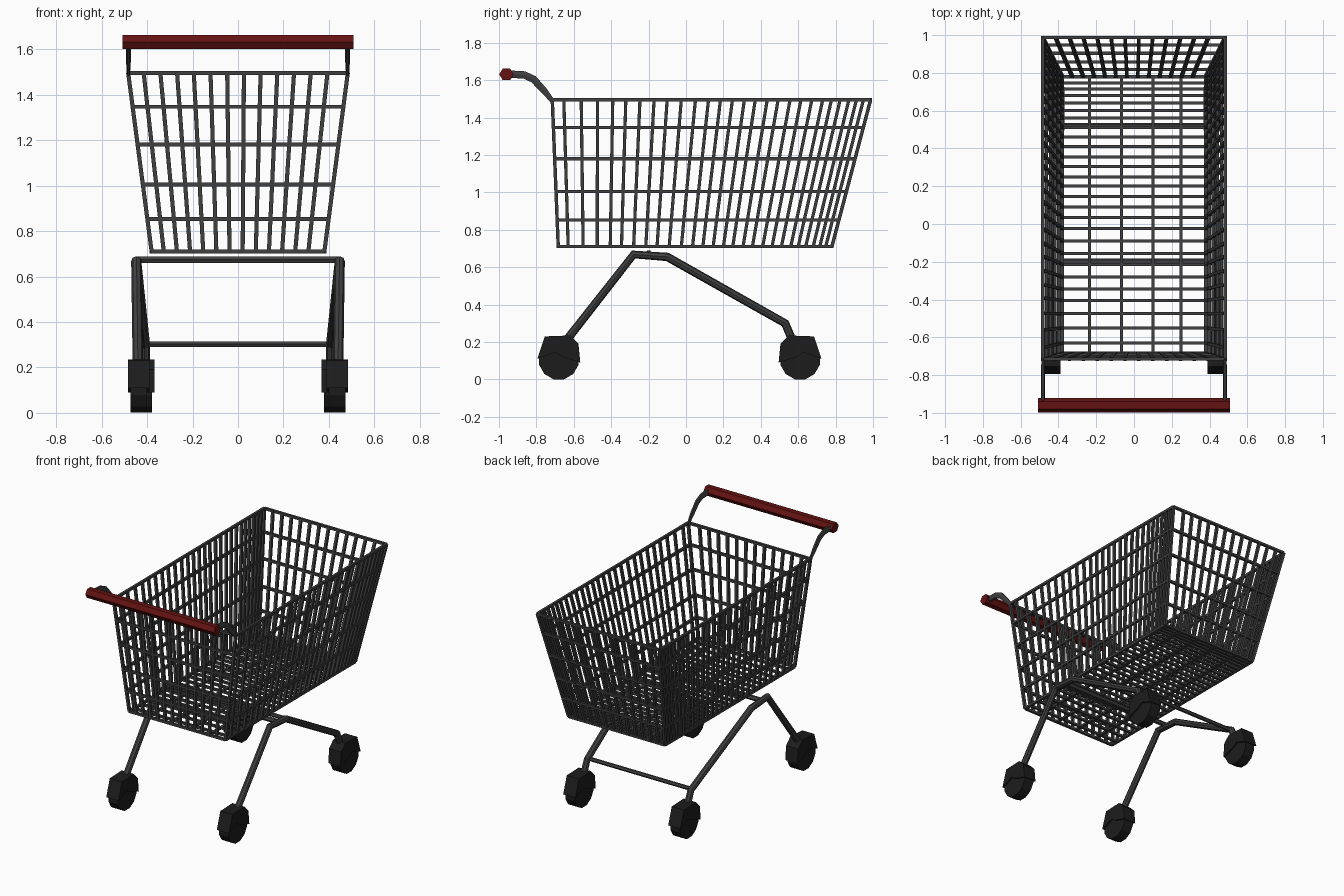
import bpy, bmesh, math
from mathutils import Vector

if "Cube" in bpy.data.objects:
    bpy.data.objects.remove(bpy.data.objects["Cube"])


def material(name, color):
    m = bpy.data.materials.new(name)
    m.diffuse_color = (*color, 1)
    m.use_nodes = True
    m.node_tree.nodes["Principled BSDF"].inputs["Base Color"].default_value = m.diffuse_color
    return m


STEEL = material("dark_steel", (0.05, 0.05, 0.05))
RUBBER = material("rubber", (0.012, 0.012, 0.012))
RED = material("red_plastic", (0.13, 0.006, 0.006))


def link(name, me, mat):
    me.materials.clear()
    me.materials.append(mat)
    ob = bpy.data.objects.new(name, me)
    bpy.context.collection.objects.link(ob)
    return ob


def from_bmesh(name, bm, mat):
    bmesh.ops.recalc_face_normals(bm, faces=bm.faces)
    me = bpy.data.meshes.new(name)
    bm.to_mesh(me)
    bm.free()
    return link(name, me, mat)


def tubes(name, pts, radius, res=1, taper=None):
    """A round bar following a point path."""
    cu = bpy.data.curves.new(name, 'CURVE')
    cu.dimensions = '3D'
    cu.bevel_depth = radius
    cu.bevel_resolution = res
    cu.use_fill_caps = True
    s = cu.splines.new('POLY')
    s.points.add(len(pts) - 1)
    s.use_smooth = False
    for i, p in enumerate(pts):
        s.points[i].co = (*p, 1)
        s.points[i].radius = taper[i] if taper else 1
    tmp = bpy.data.objects.new(name + "_curve", cu)
    bpy.context.collection.objects.link(tmp)
    bpy.context.view_layer.update()
    dg = bpy.context.evaluated_depsgraph_get()
    me = bpy.data.meshes.new_from_object(tmp.evaluated_get(dg))
    bpy.data.objects.remove(tmp)
    return link(name, me, STEEL)


def bars(name, segments, up, width):
    """Square wires between point pairs; one side faces the up direction."""
    bm = bmesh.new()
    h = width / 2
    for p, q in segments:
        p, q = Vector(p), Vector(q)
        d = (q - p).normalized()
        a = d.cross(Vector(up)).normalized() * h
        b = a.cross(d).normalized() * h
        ends = [[bm.verts.new(c + a * i + b * j) for i, j in ((-1, -1), (1, -1), (1, 1), (-1, 1))]
                for c in (p, q)]
        for e in ends:
            bm.faces.new(e)
        for i in range(4):
            k = (i + 1) % 4
            bm.faces.new((ends[0][i], ends[0][k], ends[1][k], ends[1][i]))
    return from_bmesh(name, bm, STEEL)


def prism(name, outline, x, half, mat):
    """Extrude a y,z outline along x, centred on x."""
    bm = bmesh.new()
    a = [bm.verts.new((x - half, y, z)) for y, z in outline]
    b = [bm.verts.new((x + half, y, z)) for y, z in outline]
    bm.faces.new(a)
    bm.faces.new(b[::-1])
    for i in range(len(a)):
        j = (i + 1) % len(a)
        bm.faces.new((a[i], b[i], b[j], a[j]))
    return from_bmesh(name, bm, mat)


# Basket: tapered box, u and v in 0..1 across width and length
Z0, Z1 = 0.71, 1.495


def basket(u, v, z):
    t = (z - Z0) / (Z1 - Z0)
    w = 0.38 + 0.103 * t
    y0, y1 = -0.683 - 0.032 * t, 0.78 + 0.207 * t
    return Vector((w * (2 * u - 1), y0 + (y1 - y0) * v, z))


def upright(u, v):
    return basket(u, v, Z0), basket(u, v, Z1)


# Horizontal hoops
corners = [(0, 0), (1, 0), (1, 1), (0, 1)]
bars("basket_hoops", [(basket(*corners[i], z), basket(*corners[i - 1], z))
                      for z in (Z0, 0.853, 1.005, 1.18, 1.347, Z1) for i in range(4)],
     (0, 0, 1), 0.017)

# Side wires get closer together toward the far end
wire_y = [-0.63, -0.55, -0.475, -0.405, -0.345, -0.28, -0.215, -0.155, -0.09,
          -0.025, 0.035, 0.09, 0.145, 0.20, 0.25, 0.305, 0.355, 0.41, 0.46,
          0.51, 0.56, 0.60, 0.64, 0.68, 0.715, 0.747]
vs = [(y + 0.683) / 1.463 for y in wire_y]
bars("basket_side_wires", [upright(u, v) for u in (0, 1) for v in vs], (1, 0, 0), 0.017)

# End wires and corner posts
us = [0.5 + (-0.415 + 0.0735 * i) / 0.966 for i in range(12)]
bars("basket_end_wires", [upright(u, v) for v in (0, 1) for u in us], (0, 1, 0), 0.018)
bars("basket_corner_posts", [upright(u, v) for u, v in corners], (0, 1, 0), 0.018)

# Floor grid
floor = [(basket(0, v, Z0), basket(1, v, Z0)) for v in vs]
floor += [((x, -0.683, Z0), (x, 0.78, Z0)) for x in (-0.235, -0.065, 0.10, 0.25)]
bars("basket_floor_wires", floor, (0, 0, 1), 0.016)

# Handle bar: hexagonal
hexagon = [(-0.96 + 0.039 * math.cos(math.radians(60 * i)),
            1.631 + 0.036 * math.sin(math.radians(60 * i))) for i in range(6)]
prism("handle_bar", hexagon, 0, 0.508, RED)

# Flattened handle arms
arm = [(0, -0.715, 1.49), (0, -0.76, 1.545), (0, -0.815, 1.605), (0, -0.865, 1.628), (0, -0.96, 1.633)]
for s in (-1, 1):
    ob = tubes("handle_arm", arm, 0.023, taper=[0.6, 0.9, 1, 1, 1])
    ob.scale.x = 0.5
    ob.location.x = s * 0.482

# Bent leg frames
for s in (-1, 1):
    tubes("leg_frame", [(s * 0.44, -0.67, 0.17), (s * 0.447, -0.28, 0.668),
                        (s * 0.447, -0.10, 0.655), (s * 0.41, 0.53, 0.30),
                        (s * 0.41, 0.585, 0.17)], 0.023, res=2)

# Cross bars
tubes("upper_cross_bar", [(-0.447, -0.20, 0.674), (0.447, -0.20, 0.674)], 0.017)
tubes("lower_cross_bar", [(-0.41, 0.52, 0.303), (0.41, 0.52, 0.303)], 0.014)

# Castors: twelve-sided wheel under an angular hood
hood = [(-0.115, 0.11), (-0.075, 0.23), (0.06, 0.235), (0.105, 0.19),
        (0.115, 0.09), (0.02, 0.12), (-0.02, 0.145)]
for s in (-1, 1):
    for x, y, flip in ((0.437, -0.68, 1), (0.415, 0.61, -1)):
        rim = [(y + 0.109 * math.cos(math.pi * (i + 0.5) / 6),
                0.106 + 0.109 * math.sin(math.pi * (i + 0.5) / 6)) for i in range(12)]
        prism("wheel", rim, s * x, 0.037, RUBBER)
        prism("wheel_hood", [(y + flip * a, b) for a, b in hood], s * x, 0.048, RUBBER)
